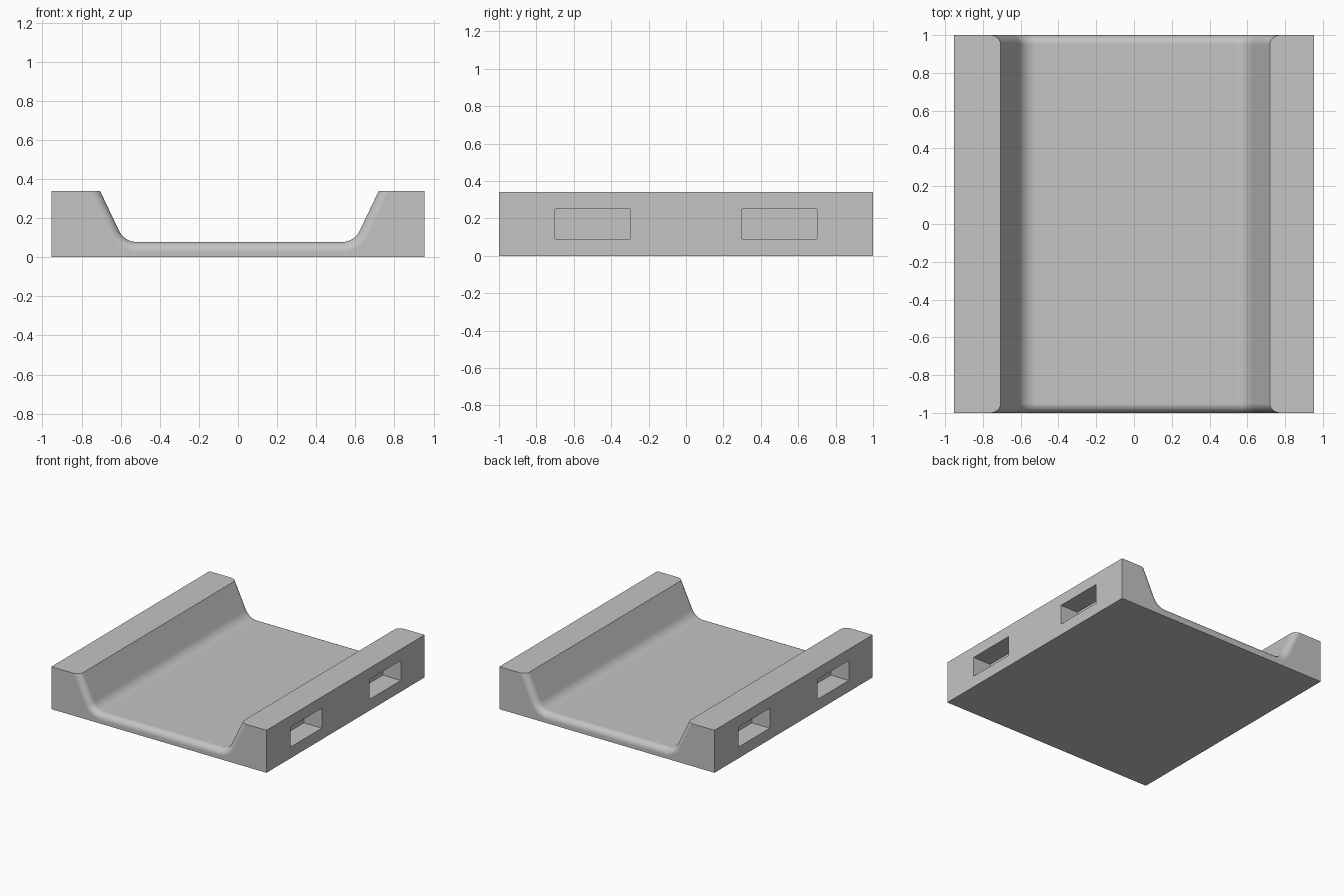
import bpy
import bmesh
from math import sin, cos, tan, radians

if "Cube" in bpy.data.objects:
    bpy.data.objects.remove(bpy.data.objects["Cube"], do_unlink=True)

HALF_W, HALF_L, HEIGHT, FLOOR = 0.953, 1.0, 0.34, 0.078
SLOPE = radians(64.5)        # steepness of the channel walls
TOP_HALF, SHIFT = 0.713, 0.007
FILLET, ROUND = 0.1, 0.05    # channel corner radius, end lip radius
STEPS = 8

grey = bpy.data.materials.new("light grey")
grey.use_nodes = True
colour = (0.55, 0.55, 0.55, 1)
grey.diffuse_color = colour
grey.node_tree.nodes["Principled BSDF"].inputs["Base Color"].default_value = colour


def section(grow):
    """Outline of the tray in x, z with the channel offset outward by grow."""
    foot = TOP_HALF - (HEIGHT - FLOOR) / tan(SLOPE)
    cx, cz = foot - FILLET * tan(SLOPE / 2), FLOOR + FILLET
    radius = FILLET + grow
    half = [(TOP_HALF + grow / sin(SLOPE), HEIGHT)]
    for i in range(STEPS + 1):
        a = SLOPE * (1 - i / STEPS)
        half.append((cx + radius * sin(a), cz - radius * cos(a)))
    channel = half + [(-x, z) for x, z in reversed(half)]
    return ([(-HALF_W, HEIGHT), (-HALF_W, 0), (HALF_W, 0), (HALF_W, HEIGHT)]
            + [(x + SHIFT, z) for x, z in channel])


def finish(bm, name):
    bmesh.ops.recalc_face_normals(bm, faces=bm.faces)
    mesh = bpy.data.meshes.new(name)
    bm.to_mesh(mesh)
    bm.free()
    mesh.materials.append(grey)
    obj = bpy.data.objects.new(name, mesh)
    bpy.context.collection.objects.link(obj)
    return obj


# Tray body: the outline lofted along y, flaring into a rounded lip at each end
lip = []
for i in range(STEPS + 1):
    a = radians(90) * i / STEPS
    lip.append((HALF_L - ROUND + ROUND * sin(a), ROUND * (1 - cos(a))))
stations = [(-y, g) for y, g in reversed(lip)] + lip

bm = bmesh.new()
rings = [[bm.verts.new((x, y, z)) for x, z in section(g)] for y, g in stations]
for r0, r1 in zip(rings, rings[1:]):
    for k in range(len(r0)):
        j = (k + 1) % len(r0)
        bm.faces.new((r0[k], r0[j], r1[j], r1[k]))
bm.faces.new(rings[0])
bm.faces.new(rings[-1])
tray = finish(bm, "channel_tray")

# Rectangular pockets in both outer sides
DEPTH = 0.16
bm = bmesh.new()
for sx in (-1, 1):
    for sy in (-1, 1):
        box = bmesh.ops.create_cube(bm, size=1)["verts"]
        bmesh.ops.scale(bm, vec=(DEPTH * 2, 0.4, 0.16), verts=box)
        bmesh.ops.translate(bm, vec=(sx * HALF_W, sy * 0.5, 0.17), verts=box)
cutter = finish(bm, "pocket_cutter")
cutter.hide_render = True

bpy.ops.object.select_all(action="DESELECT")
bpy.context.view_layer.objects.active = tray
tray.select_set(True)
cut = tray.modifiers.new("pockets", "BOOLEAN")
cut.operation = "DIFFERENCE"
cut.solver = "EXACT"
cut.object = cutter
bpy.ops.object.modifier_apply(modifier=cut.name)
bpy.data.objects.remove(cutter, do_unlink=True)

# Smooth fillets, crisp corners and clean flat faces
bpy.ops.object.shade_smooth_by_angle(angle=radians(30))
normals = tray.modifiers.new("flat faces", "WEIGHTED_NORMAL")
normals.keep_sharp = True
